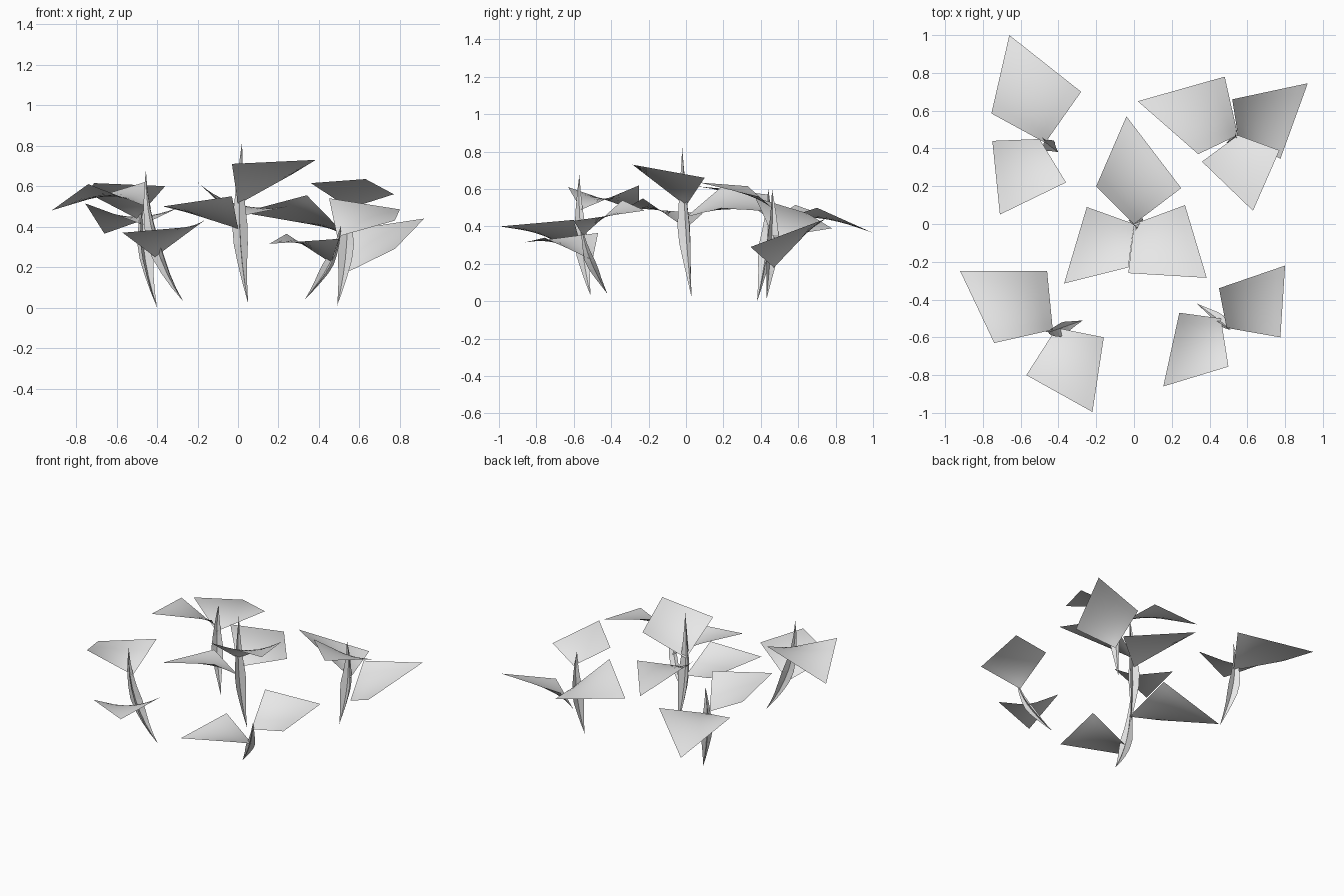
import bpy
import bmesh
from math import cos, sin, tau
from mathutils import Vector

default_cube = bpy.data.objects.get("Cube")
if default_cube:
    bpy.data.objects.remove(default_cube, do_unlink=True)


def make_material(name, colour):
    material = bpy.data.materials.new(name)
    material.use_nodes = True
    material.diffuse_color = colour
    material.node_tree.nodes["Principled BSDF"].inputs["Base Color"].default_value = colour
    return material


PALE_GREY = make_material("pale grey", (0.8, 0.8, 0.8, 1))
FIN_COUNT = 3
STEM_STEPS = 8


def finish(bm, name):
    """Turn a bmesh into a named object with the shared material."""
    mesh = bpy.data.meshes.new(name)
    bm.to_mesh(mesh)
    bm.free()
    mesh.materials.append(PALE_GREY)
    part = bpy.data.objects.new(name, mesh)
    bpy.context.scene.collection.objects.link(part)
    return part


def add_leaf(name, corners):
    """A straight-edged sheet, gently warped between its four corners."""
    bm = bmesh.new()
    face = bm.faces.new([bm.verts.new(corner) for corner in corners])
    face.normal_update()
    if face.normal.z < 0:
        face.normal_flip()
    face.smooth = True
    leaf = finish(bm, name)
    warp = leaf.modifiers.new("warp", 'SUBSURF')
    warp.subdivision_type = 'SIMPLE'
    warp.levels = warp.render_levels = 3


def point_on_path(path, t):
    """Point at fraction t along a path, rounded at its middle points."""
    points = [Vector(p) for p in path]
    while len(points) > 1:
        points = [a.lerp(b, t) for a, b in zip(points, points[1:])]
    return points[0]


def add_stem(name, path, width, turn):
    """Thin fins radiating from a curved axis, pointed at both ends."""
    bm = bmesh.new()
    axis = [point_on_path(path, i / STEM_STEPS) for i in range(STEM_STEPS + 1)]
    axis_verts = [bm.verts.new(p) for p in axis]
    for fin in range(FIN_COUNT):
        angle = turn + tau * fin / FIN_COUNT
        outward = Vector((cos(angle), sin(angle), 0))
        edge = [axis_verts[0]]
        for i in range(1, STEM_STEPS):
            t = i / STEM_STEPS
            # widest below the middle, drawn out to a long tip
            reach = width * min(t / 0.45, (1 - t) / 0.55)
            edge.append(bm.verts.new(axis[i] + outward * reach))
        edge.append(axis_verts[-1])
        for i in range(STEM_STEPS):
            ring = [axis_verts[i], edge[i], edge[i + 1], axis_verts[i + 1]]
            bm.faces.new(list(dict.fromkeys(ring)))
    finish(bm, name)


def add_plant(place, stem, width, turn, **leaves):
    """A stem and its leaves; each leaf lists its corners from the stem round."""
    add_stem(f"{place}_stem", stem, width, turn)
    for side, corners in leaves.items():
        add_leaf(f"{place}_{side}_leaf", corners)


# Middle plant, the tallest, with three leaves
add_plant(
    "middle",
    [(.05, .03, .02), (.0, .0, .3), (.0, -.01, .5), (.02, -.02, .82)],
    .048, .5,
    back=[(0, 0, .45), (.25, .19, .5), (-.04, .57, .47), (-.2, .2, .62)],
    right=[(0, 0, .39), (-.25, .09, .47), (-.37, -.315, .5), (-.03, -.23, .55)],
    left=[(0, 0, .51), (-.03, -.26, .71), (.385, -.285, .73), (.27, .1, .66)],
)

# Front right plant, leaning outward
add_plant(
    "front_right",
    [(-.27, -.51, .03), (-.39, -.55, .2), (-.46, -.58, .42), (-.455, -.57, .68)],
    .048, 1,
    back=[(-.43, -.56, .49), (-.46, -.25, .62), (-.92, -.25, .48), (-.74, -.63, .61)],
    front=[(-.41, -.55, .25), (-.57, -.8, .37), (-.22, -.995, .4), (-.16, -.6, .435)],
)

# Back right plant
add_plant(
    "back_right",
    [(-.4, .38, 0), (-.47, .43, .22), (-.49, .45, .4), (-.46, .44, .6)],
    .048, .2,
    back=[(-.47, .43, .41), (-.28, .7, .5), (-.66, 1, .365), (-.755, .585, .515)],
    front=[(-.5, .45, .44), (-.75, .44, .57), (-.71, .05, .615), (-.36, .22, .6)],
)

# Back left plant with three leaves
add_plant(
    "back_left",
    [(.49, .43, .01), (.54, .45, .22), (.55, .47, .4), (.53, .46, .6)],
    .048, 1.5,
    right=[(.55, .47, .34), (.48, .78, .39), (.02, .65, .47), (.34, .37, .555)],
    back=[(.55, .47, .18), (.775, .345, .29), (.92, .745, .44), (.52, .66, .38)],
    front=[(.55, .47, .49), (.36, .33, .615), (.63, .07, .635), (.77, .39, .56)],
)

# Front left plant, the shortest
add_plant(
    "front_left",
    [(.33, -.42, .04), (.43, -.49, .16), (.49, -.54, .26), (.51, -.56, .41)],
    .037, .8,
    back=[(.49, -.55, .35), (.775, -.6, .43), (.8, -.22, .485), (.45, -.34, .54)],
    front=[(.46, -.5, .22), (.24, -.47, .365), (.155, -.86, .315), (.5, -.755, .34)],
)
